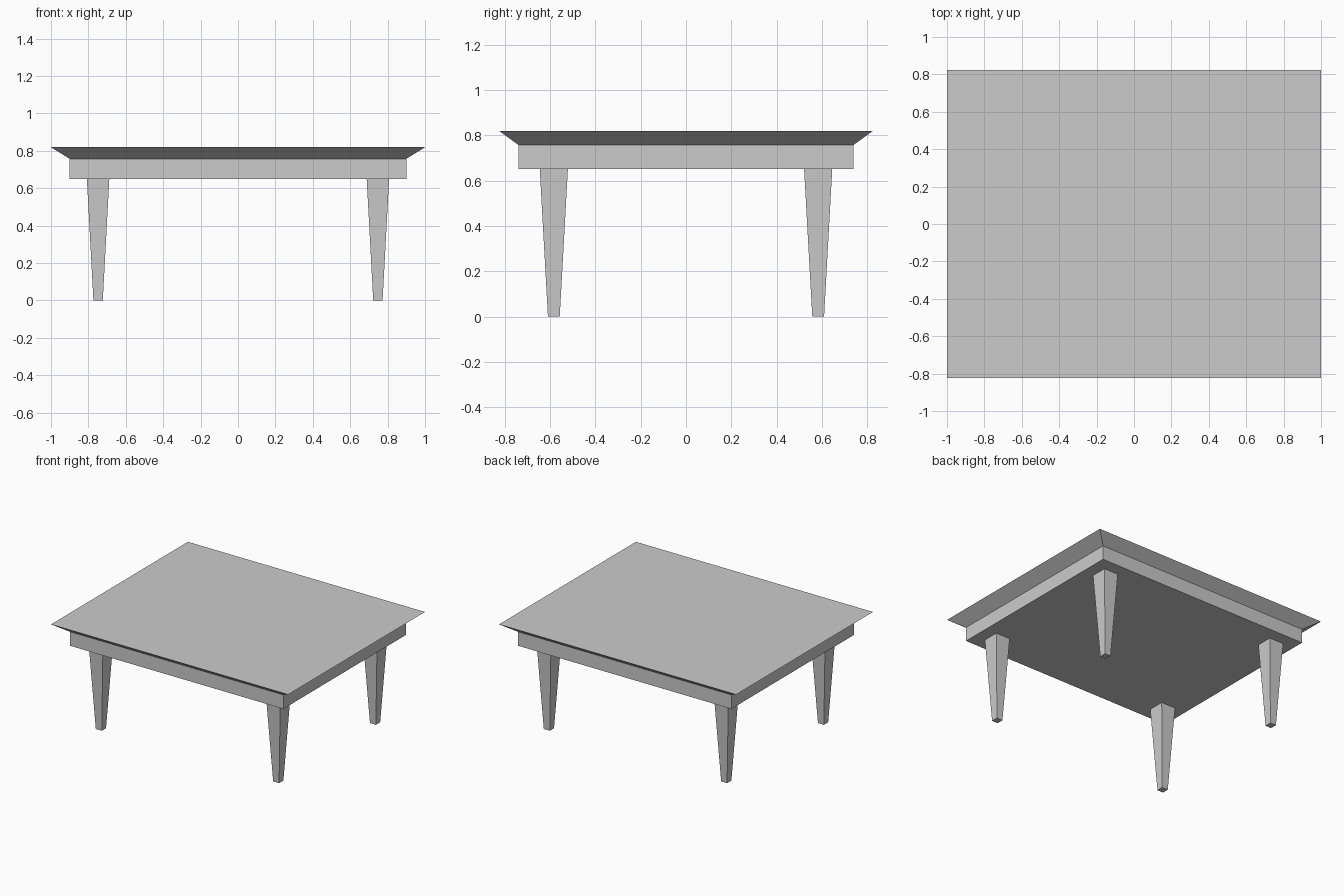
import bpy
import bmesh

if "Cube" in bpy.data.objects:
    bpy.data.objects.remove(bpy.data.objects["Cube"])


def frustum(name, center, bottom, top, z0, z1):
    """Four-sided block; bottom and top are half sizes (x, y)."""
    bm = bmesh.new()
    bmesh.ops.create_cube(bm, size=2)
    for v in bm.verts:
        half, z = (top, z1) if v.co.z > 0 else (bottom, z0)
        v.co = (center[0] + v.co.x * half[0], center[1] + v.co.y * half[1], z)
    mesh = bpy.data.meshes.new(name)
    bm.to_mesh(mesh)
    bm.free()
    obj = bpy.data.objects.new(name, mesh)
    bpy.context.collection.objects.link(obj)
    return obj


# Table top with undercut bevelled edge
frustum("table_top", (0, 0), (0.90, 0.739), (1.0, 0.824), 0.757, 0.819)

# Solid apron block
frustum("apron", (0, 0), (0.90, 0.739), (0.90, 0.739), 0.65, 0.757)

# Tapered square legs
for side, sx in (("left", -1), ("right", 1)):
    for end, sy in (("front", -1), ("back", 1)):
        frustum(f"{end}_{side}_leg", (sx * 0.748, sy * 0.583),
                (0.025, 0.026), (0.06, 0.062), 0, 0.65)
